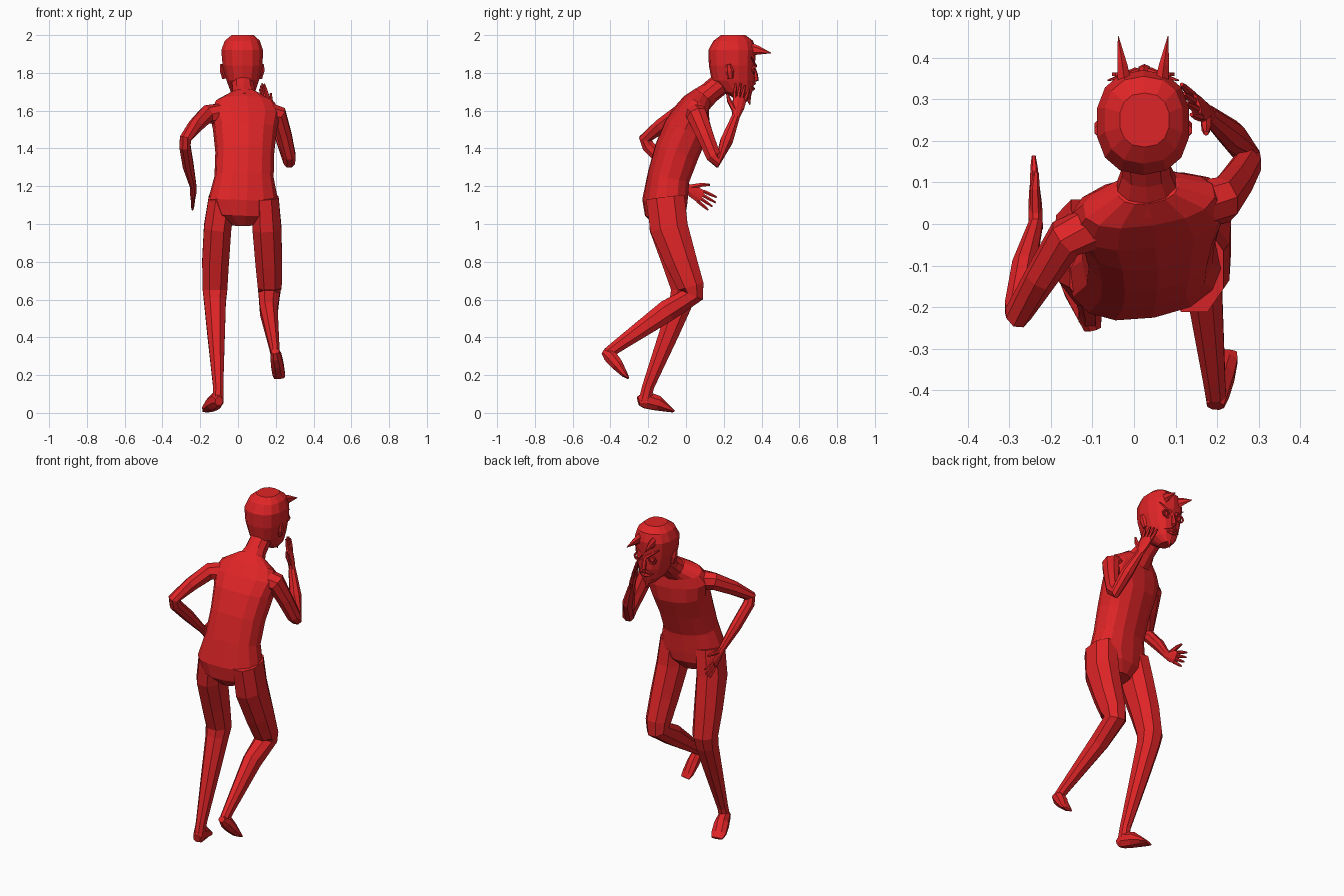
import bpy, bmesh, math
from mathutils import Vector, Matrix

red = bpy.data.materials.new("red")
red.diffuse_color = (0.74, 0.018, 0.02, 1)


def finish(name, bm):
    bmesh.ops.recalc_face_normals(bm, faces=bm.faces)
    me = bpy.data.meshes.new(name)
    bm.to_mesh(me)
    bm.free()
    me.materials.append(red)
    ob = bpy.data.objects.new(name, me)
    bpy.context.collection.objects.link(ob)
    return ob


def loft(name, rings, side=(1, 0, 0), n=8, axis=None, power=1.0):
    """Skin oval rings (x, y, z, half width, half depth) along a path."""
    bm = bmesh.new()
    pts = [Vector(r[:3]) for r in rings]
    loops = []
    for i, r in enumerate(rings):
        t = Vector()
        if i > 0:
            t += (pts[i] - pts[i - 1]).normalized()
        if i < len(pts) - 1:
            t += (pts[i + 1] - pts[i]).normalized()
        t = Vector(axis) if axis else t.normalized()
        u = Vector(side)
        u = (u - t * u.dot(t)).normalized()
        v = t.cross(u)
        ring = []
        for k in range(n):
            a = 2 * math.pi * (k + 0.5) / n
            c, s = math.cos(a), math.sin(a)
            c = math.copysign(abs(c) ** power, c)
            s = math.copysign(abs(s) ** power, s)
            ring.append(bm.verts.new(pts[i] + u * r[3] * c + v * r[4] * s))
        loops.append(ring)
    for a, b in zip(loops, loops[1:]):
        for k in range(n):
            bm.faces.new((a[k], a[(k + 1) % n], b[(k + 1) % n], b[k]))
    bm.faces.new(loops[0])
    bm.faces.new(loops[-1])
    return finish(name, bm)


def spike(name, base, tip, w, d, n=5, side=(1, 0, 0)):
    return loft(name, [(*base, w, d), (*tip, 0.002, 0.002)], side, n)


def hand(name, wrist, along, across):
    """Palm, four fingers and a thumb; the thumb sits on the +across edge."""
    w, d = Vector(wrist), Vector(along).normalized()
    a = Vector(across)
    a = (a - d * a.dot(d)).normalized()
    nrm = d.cross(a)
    loft(name + "_palm", [(*(w - d * .01), .02, .018), (*(w + d * .045), .036, .018),
                          (*(w + d * .1), .04, .013)], a)
    for k in range(4):
        off = (k - 1.5) * .02
        base = w + d * .09 + a * off
        tip = base + d * (.09 - abs(k - 1.7) * .01) + a * off * .35
        loft(name + "_finger", [(*base, .0105, .011), (*base.lerp(tip, .6), .009, .009),
                                (*tip, .005, .005)], a, 6)
    b = w + d * .025 + a * .015
    m = b + d * .04 + a * .04
    loft(name + "_thumb", [(*b, .017, .014), (*m, .012, .012),
                           (*(m + d * .035 + a * .022 + nrm * .004), .006, .006)], a, 6)


# torso and neck
loft("torso", [(.025, -.105, .995, .06, .06), (.025, -.11, 1.05, .15, .105),
               (.028, -.112, 1.12, .188, .115), (.032, -.092, 1.25, .157, .11),
               (.036, -.05, 1.38, .156, .118), (.037, 0, 1.5, .17, .118),
               (.038, .03, 1.58, .19, .095), (.036, .055, 1.64, .16, .07),
               (.032, .09, 1.68, .075, .055)], side=(1, .18, 0), n=14, power=.85)
loft("neck", [(.033, .06, 1.64, .09, .07), (.03, .125, 1.695, .062, .058),
              (.026, .18, 1.74, .06, .06), (.025, .22, 1.82, .08, .075)], n=10)

# head, chin to crown
loft("head", [(.027, .30, 1.662, .03, .04), (.026, .275, 1.70, .066, .076),
              (.025, .25, 1.76, .088, .114), (.024, .243, 1.84, .108, .122),
              (.022, .244, 1.92, .113, .126), (.023, .25, 1.97, .095, .105),
              (.025, .25, 2.0, .06, .065)], n=14, axis=(0, 0, 1), power=.85)

# mirrored face parts: horns, brows, eyes, ears, moustache
for s in (-1, 1):
    cx = .022
    loft("horn", [(cx + s * .042, .32, 1.925, .021, .042),
                  (cx + s * .05, .38, 1.92, .014, .024),
                  (cx + s * .06, .452, 1.905, .001, .001)], n=6)
    spike("brow", (cx + s * .015, .366, 1.835), (cx + s * .085, .345, 1.885), .012, .012, 5, (0, 0, 1))
    bm = bmesh.new()
    bmesh.ops.create_uvsphere(bm, u_segments=8, v_segments=6, radius=.017,
                              matrix=Matrix.Translation((cx + s * .045, .35, 1.82)))
    finish("eye", bm)
    eye = [(cx + s * .045 + .026 * math.cos(k * math.pi / 4), .36,
            1.82 + .021 * math.sin(k * math.pi / 4), .006, .006) for k in range(9)]
    loft("eye_rim", eye, (0, 1, 0), 4)
    loft("ear", [(cx + s * .095, .235, 1.77, .012, .015), (cx + s * .106, .23, 1.81, .013, .024),
                 (cx + s * .11, .225, 1.845, .008, .012)], n=6)
    spike("moustache", (cx + s * .006, .362, 1.745), (cx + s * .05, .345, 1.728), .01, .01, 5, (0, 0, 1))

# nose, lips and pointed beard
loft("nose", [(.023, .357, 1.835, .010, .008), (.024, .368, 1.79, .014, .013),
              (.025, .372, 1.765, .016, .014), (.025, .355, 1.755, .008, .006)], n=6)
loft("lips", [(-.005, .347, 1.718, .005, .006), (.025, .353, 1.716, .012, .013),
              (.055, .347, 1.718, .005, .006)], (0, 0, 1), 6)
spike("beard", (.026, .325, 1.695), (.028, .338, 1.63), .025, .022, 6)

# arms, shoulder to wrist
loft("left_arm", [(-.06, .005, 1.585, .06, .06), (-.165, -.035, 1.58, .05, .05),
                  (-.225, -.13, 1.52, .04, .042), (-.278, -.215, 1.452, .033, .036),
                  (-.281, -.2, 1.412, .032, .036), (-.264, -.1, 1.31, .031, .034),
                  (-.236, .0, 1.195, .018, .022)])
loft("right_arm", [(.12, .04, 1.6, .06, .06), (.215, .058, 1.575, .05, .058),
                   (.245, .1, 1.47, .042, .048), (.272, .145, 1.36, .036, .042),
                   (.272, .165, 1.33, .034, .034), (.235, .215, 1.44, .034, .036),
                   (.178, .264, 1.57, .02, .023)])
hand("left_hand", (-.236, .0, 1.195), (-.03, .84, -.52), (0, .5, .86))
hand("right_hand", (.176, .266, 1.575), (-.3, .2, .93), (.35, -.9, .1))

# legs, hip to ankle
loft("left_leg", [(-.085, -.11, 1.14, .075, .1), (-.108, -.095, .98, .078, .105),
                  (-.119, -.045, .8, .076, .088), (-.122, -.01, .65, .07, .074),
                  (-.122, -.025, .59, .062, .068), (-.116, -.09, .42, .05, .056),
                  (-.105, -.2, .14, .029, .034), (-.106, -.22, .06, .03, .035)], power=.9)
loft("right_leg", [(.145, -.11, 1.14, .075, .11), (.153, -.09, .98, .082, .108),
                   (.163, -.025, .8, .076, .09), (.168, .025, .67, .068, .075),
                   (.165, .035, .625, .06, .064), (.163, -.1, .54, .05, .062),
                   (.192, -.365, .352, .029, .036), (.197, -.41, .318, .026, .032)], power=.9)

# feet, heel to toe
loft("left_foot", [(-.1, -.252, .062, .022, .026), (-.108, -.215, .07, .034, .05),
                   (-.13, -.155, .052, .043, .043), (-.15, -.1, .024, .044, .02),
                   (-.158, -.068, .009, .034, .007)], side=(1, .35, 0))
loft("right_foot", [(.196, -.437, .327, .022, .018), (.2, -.405, .306, .031, .04),
                    (.208, -.365, .256, .036, .034), (.216, -.325, .204, .036, .018),
                    (.219, -.305, .184, .03, .006)])
